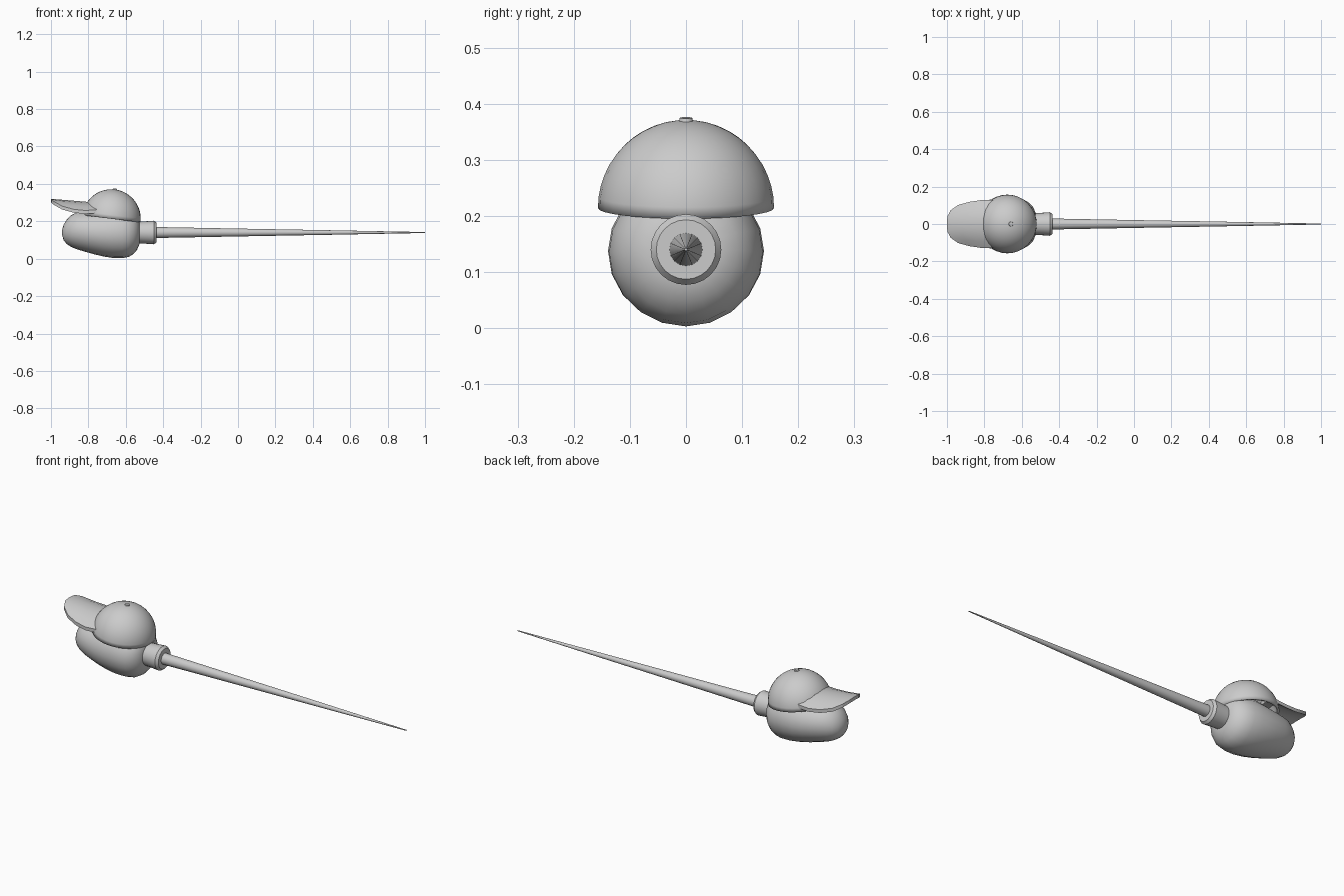
import bpy, bmesh, math
from mathutils import Matrix

if "Cube" in bpy.data.objects:
    bpy.data.objects.remove(bpy.data.objects["Cube"])


def finish(name, bm, angle=35):
    bmesh.ops.recalc_face_normals(bm, faces=bm.faces[:])
    me = bpy.data.meshes.new(name)
    bm.to_mesh(me)
    bm.free()
    ob = bpy.data.objects.new(name, me)
    bpy.context.collection.objects.link(ob)
    bpy.ops.object.select_all(action='DESELECT')
    ob.select_set(True)
    bpy.context.view_layer.objects.active = ob
    bpy.ops.object.shade_smooth_by_angle(angle=math.radians(angle))
    return ob


def loft_x(name, stations, sides, angle=35):
    """Elliptical rings along x from (x, z bottom, z top, half width)."""
    bm = bmesh.new()
    rings = []
    for x, lo, hi, w in stations:
        ring = []
        for i in range(sides):
            a = 2 * math.pi * i / sides
            ring.append(bm.verts.new((x, w * math.cos(a),
                                      (lo + hi) / 2 + (hi - lo) / 2 * math.sin(a))))
        rings.append(ring)
    for r, s in zip(rings, rings[1:]):
        for i in range(sides):
            j = (i + 1) % sides
            bm.faces.new((r[i], r[j], s[j], s[i]))
    bm.faces.new(rings[0])
    bm.faces.new(rings[-1])
    return finish(name, bm, angle)


def round_station(x, r, z=0.14):
    return (x, z - r, z + r, r)


# Egg-shaped head, blunt at the back
loft_x("head", [
    (-0.940, .125, .155, .015), (-0.932, .098, .183, .045),
    (-0.915, .078, .210, .070), (-0.890, .062, .234, .090),
    (-0.860, .050, .248, .106), (-0.820, .038, .252, .119),
    (-0.770, .024, .256, .130), (-0.720, .012, .262, .137),
    (-0.670, .004, .270, .139), (-0.620, .003, .268, .137),
    (-0.585, .009, .260, .128), (-0.560, .024, .250, .113),
    (-0.540, .047, .232, .092), (-0.528, .075, .205, .064),
    (-0.524, .110, .170, .030)], 20, 50)

# Neck collar with a bevelled end
loft_x("collar", [round_station(x, r) for x, r in
                  [(-0.56, .057), (-0.52, .058), (-0.449, .063), (-0.436, .053)]], 24, 30)

# Long tapering spike
loft_x("spike", [round_station(x, r) for x, r in
                 [(-0.45, .0295), (0.0, .021), (0.5, .012), (1.0, .0025)]], 16)

# Cap dome: tilted half sphere with a thin wall
tilt = Matrix.Translation((-0.677, 0, .214)) @ Matrix.Rotation(math.radians(7), 4, 'Y')
bm = bmesh.new()
bmesh.ops.create_uvsphere(bm, u_segments=32, v_segments=24, radius=.157)
bmesh.ops.delete(bm, geom=[v for v in bm.verts if v.co.z < -.001], context='VERTS')
bm.transform(tilt)
dome = finish("cap_dome", bm)
mod = dome.modifiers.new("wall", 'SOLIDIFY')
mod.thickness = .012
mod.offset = -1

# Cap button
bm = bmesh.new()
bmesh.ops.create_cone(bm, cap_ends=True, segments=12, radius1=.014, radius2=.011, depth=.012,
                      matrix=tilt @ Matrix.Translation((0, 0, .156)))
finish("cap_button", bm)

# Arched brim: (root x, tip x, root y, tip y, root z, tip z) per column, mirrored
half = [(-0.76, -1.0, 0.0, 0.0, .300, .320),
        (-0.75, -0.998, .048, .040, .296, .317),
        (-0.75, -0.980, .092, .074, .282, .303),
        (-0.755, -0.940, .129, .102, .262, .281)]
cols = [(a, b, -c, -d, e, f) for a, b, c, d, e, f in half[:0:-1]] + half
bm = bmesh.new()
grid = []
for x0, x1, y0, y1, z0, z1 in cols:
    col = []
    for k in range(4):
        t = k / 3
        bulge = .035 * t * (1 - t) * (y0 / .129)
        sag = .012 * t * (1 - t) * 4 * abs(y0) / .129
        col.append(bm.verts.new((x0 + (x1 - x0) * t, y0 + (y1 - y0) * t + bulge,
                                 z0 + (z1 - z0) * t - sag)))
    grid.append(col)
for a, b in zip(grid, grid[1:]):
    for k in range(3):
        bm.faces.new((a[k], a[k + 1], b[k + 1], b[k]))
bmesh.ops.recalc_face_normals(bm, faces=bm.faces[:])
if sum(f.normal.z for f in bm.faces) < 0:
    bmesh.ops.reverse_faces(bm, faces=bm.faces[:])
ext = bmesh.ops.extrude_face_region(bm, geom=bm.faces[:], use_keep_orig=True)
for v in ext["geom"]:
    if isinstance(v, bmesh.types.BMVert):
        v.co.z -= .018
finish("cap_brim", bm, 20)
